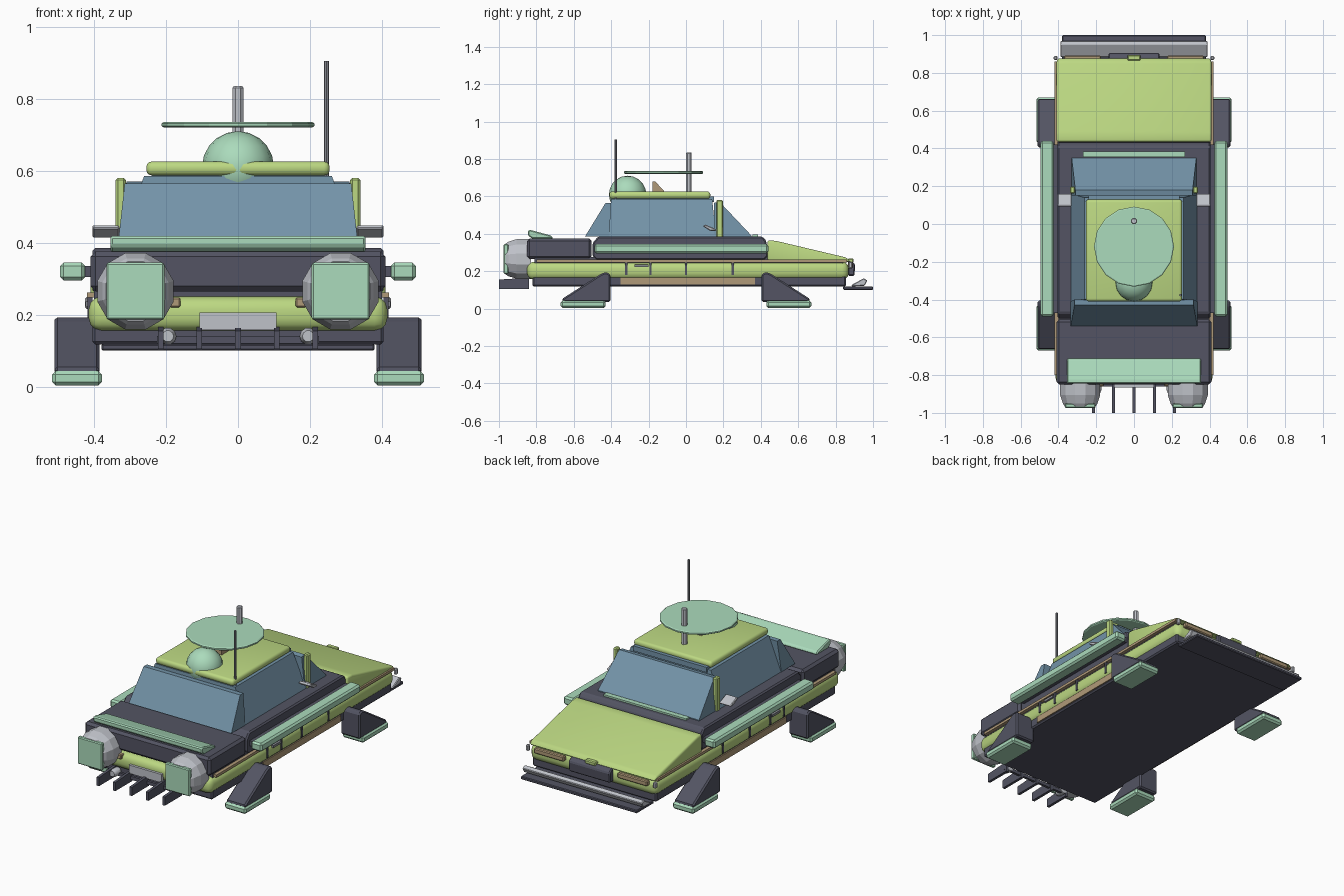
import bpy, bmesh, math
from mathutils import Matrix, Vector

if "Cube" in bpy.data.objects:
    bpy.data.objects.remove(bpy.data.objects["Cube"])


def colour(name, hex_code):
    def lin(i):
        c = int(hex_code[i:i + 2], 16) / 255
        return c / 12.92 if c <= 0.04045 else ((c + 0.055) / 1.055) ** 2.4
    m = bpy.data.materials.new(name)
    m.diffuse_color = (lin(0), lin(2), lin(4), 1)
    m.use_nodes = True
    m.node_tree.nodes["Principled BSDF"].inputs["Base Color"].default_value = m.diffuse_color
    return m


LIME = colour("lime paint", "BCD882")
MINT = colour("mint paint", "ABDBBC")
DARK = colour("dark slate", "535463")
GLASS = colour("blue glass", "7393A8")
GREY = colour("light metal", "BFC2C9")
STEEL = colour("antenna metal", "85878F")
TAN = colour("tan trim", "B09A78")


def finish(name, bm, mat, bevel=0.0, seg=1, smooth=False):
    bmesh.ops.recalc_face_normals(bm, faces=bm.faces)
    if bevel:
        bmesh.ops.bevel(bm, geom=list(bm.edges), offset=bevel, segments=seg,
                        profile=0.5, affect='EDGES', clamp_overlap=True)
    me = bpy.data.meshes.new(name)
    bm.to_mesh(me)
    bm.free()
    me.materials.append(mat)
    ob = bpy.data.objects.new(name, me)
    bpy.context.collection.objects.link(ob)
    if smooth:
        bpy.ops.object.select_all(action='DESELECT')
        ob.select_set(True)
        bpy.context.view_layer.objects.active = ob
        bpy.ops.object.shade_smooth_by_angle(angle=math.radians(35))
    return ob


def box(name, x, y, z, mat, bevel=0.0, seg=1, smooth=False):
    bm = bmesh.new()
    bmesh.ops.create_cube(bm, size=1)
    for v in bm.verts:
        for i, (a, b) in enumerate((x, y, z)):
            v.co[i] = a if v.co[i] < 0 else b
    return finish(name, bm, mat, bevel, seg, smooth)


def prism(name, profile, x0, x1, mat, bevel=0.0, seg=1, smooth=False, taper=None):
    """Side profile of (y, z) points spanned across x; taper(z) scales the width."""
    bm = bmesh.new()
    t = taper or (lambda z: 1)
    rings = [[bm.verts.new((x * t(z), y, z)) for y, z in profile] for x in (x0, x1)]
    bm.faces.new(rings[0])
    bm.faces.new(rings[1][::-1])
    n = len(profile)
    for i in range(n):
        j = (i + 1) % n
        bm.faces.new((rings[0][i], rings[0][j], rings[1][j], rings[1][i]))
    return finish(name, bm, mat, bevel, seg, smooth)


def turned(name, centre, profile, sides, mat, axis='Z', spin=0.0, smooth=False):
    """Rings of (height, radius) stacked along an axis."""
    bm = bmesh.new()
    rot = Matrix.Rotation(math.pi / 2, 3, 'X') if axis == 'Y' else Matrix.Identity(3)
    rings = []
    for h, r in profile:
        rings.append([bm.verts.new(rot @ Vector((r * math.cos(a), r * math.sin(a), h)) + Vector(centre))
                      for a in (2 * math.pi * k / sides + spin for k in range(sides))])
    bm.faces.new(rings[0])
    bm.faces.new(rings[-1])
    for p, q in zip(rings, rings[1:]):
        for k in range(sides):
            j = (k + 1) % sides
            bm.faces.new((p[k], p[j], q[j], q[k]))
    return finish(name, bm, mat, smooth=smooth)


def span(s, a, b):
    return tuple(sorted((s * a, s * b)))


# Main hull
box("underside_pan", (-.405, .405), (-.82, .855), (.117, .18), DARK, .008)
box("lower_body", (-.415, .415), (-.85, .87), (.155, .25), LIME, .035, 3, True)
box("hull_deck", (-.40, .40), (-.81, .84), (.235, .275), DARK)
box("front_deck", (-.41, .41), (-.85, -.505), (.265, .375), DARK, .014)
prism("mid_body", [(-.50, .28), (-.48, .26), (.42, .26), (.44, .28), (.43, .36), (.41, .385),
                   (-.47, .385), (-.50, .35)], -.405, .405, DARK, .008)
prism("rear_deck", [(.435, .25), (.435, .365), (.48, .362), (.86, .272), (.88, .25)],
      -.41, .41, LIME, .016, 3, True)

# Cabin with sloping glass
prism("cabin_glass", [(-.415, .38), (-.40, .585), (.14, .585), (.16, .38)], -.335, .335, GLASS,
      taper=lambda z: 1 if z < .5 else .78)
prism("windshield", [(-.54, .385), (-.43, .565), (-.40, .565), (-.41, .385)], -.335, .335, GLASS,
      taper=lambda z: 1 if z < .5 else .94)
prism("rear_window", [(.15, .385), (.15, .565), (.18, .57), (.35, .39), (.35, .385)], -.33, .33, GLASS,
      taper=lambda z: 1 if z < .5 else .94)
box("cabin_top", (-.24, .24), (-.39, .15), (.57, .60), GLASS)
box("rear_window_sill", (-.27, .27), (.355, .385), (.38, .395), MINT)
box("roof_panel", (-.255, .255), (-.41, .13), (.587, .626), LIME, .016, 3, True)

# Roof equipment
R = .1
turned("roof_dome", (0, -.312, .61),
       [(R * math.sin(a), max(R * math.cos(a), .001)) for a in
        (math.pi * (k / 10 - .5) for k in range(11))], 16, MINT, smooth=True)
turned("roof_dish", (0, -.12, .72), [(0, .206), (.004, .212), (.012, .212), (.016, .206)], 16, MINT)
turned("roof_post", (0, .015, .585), [(0, .017), (.245, .017), (.25, .013)], 8, GREY, spin=math.pi / 8)
turned("antenna", (.246, -.376, .57), [(0, .007), (.335, .007)], 8, STEEL)
prism("dish_bracket", [(-.18, .62), (-.18, .68), (-.165, .68), (-.11, .62)], -.02, .02, TAN)

# Front spoiler, plate and rake
prism("front_spoiler", [(-.845, .39), (-.845, .418), (-.83, .42), (-.72, .39), (-.71, .373), (-.82, .373)],
      -.355, .355, MINT, .006)
box("front_plate", (-.107, .107), (-.865, -.845), (.157, .206), GREY)
box("rake_bar", (-.225, .225), (-.86, -.845), (.12, .14), DARK)
for i in range(5):
    x = (i - 2) * .1075
    prism("rake_tooth", [(-1, .105), (-1, .155), (-.84, .165), (-.84, .105)], x - .008, x + .008, DARK)

# Rear bumper, plate and lamps
box("rear_bumper", (-.38, .38), (.84, 1.0), (.10, .118), DARK, .004)
prism("rear_bumper_blade", [(.885, .118), (.885, .126), (.95, .162), (.97, .15), (.955, .122)],
      -.39, .39, GREY, .004)
prism("rear_plate", [(.865, .175), (.865, .255), (.89, .25), (.905, .235), (.90, .175)], -.135, .135,
      DARK, .006)
box("rear_latch", (-.035, .035), (.865, .895), (.245, .268), LIME, .005)

for s in (-1, 1):
    # Thrusters
    turned("thruster", (s * .285, -.83, .265), [(0, .11), (.075, .11), (.12, .095), (.135, .085)],
           12, GREY, 'Y', math.pi / 12)
    box("thruster_cap", span(s, .205, .366), (-.975, -.95), (.186, .345), MINT, .005)
    # Front lamps
    turned("front_lamp", (s * .195, -.84, .14), [(0, .022), (.035, .024), (.055, .016)], 10, GREY, 'Y',
           smooth=True)
    box("front_marker", span(s, .16, .19), (-.86, -.83), (.22, .248), TAN, .004)
    box("rear_lamp", span(s, .175, .37), (.865, .892), (.215, .245), TAN, .005)
    box("rear_hook", span(s, .405, .425), (.868, .89), (.215, .25), GREY, .005)
    # Side rails, trim and ribs
    box("side_rail", span(s, .425, .495), (-.49, .44), (.295, .345), MINT, .01)
    box("rail_mount", span(s, .39, .44), (-.47, .42), (.305, .335), DARK)
    box("side_trim", span(s, .40, .42), (-.80, .86), (.247, .262), TAN)
    box("sill_trim", span(s, .39, .412), (-.35, .37), (.128, .165), TAN)
    for y in (-.32, -.19, 0, .25):
        box("door_rib", span(s, .405, .419), (y - .006, y + .006), (.18, .248), DARK)
    box("door_handle", span(s, .41, .424), (-.275, -.20), (.222, .236), STEEL)
    # Cabin side posts and mirrors
    box("side_post", span(s, .312, .34), (.162, .198), (.38, .58), LIME, .006)
    prism("side_mirror", [(.09, .44), (.10, .45), (.16, .425), (.16, .415), (.13, .415)],
          s * .33, s * .405, GREY, .004)
    # Leg struts and foot pads
    for e in (-1, 1):
        prism("leg_strut", [(e * y, z) for y, z in
                            ((.405, .035), (.405, .185), (.43, .195), (.455, .185), (.665, .05), (.655, .035))],
              s * .385, s * .51, DARK, .008)
        box("foot_pad", span(s, .378, .517), span(e, .43, .67), (.003, .043), MINT, .01)
        box("leg_arm", span(s, .36, .42), span(e, .41, .455), (.125, .175), DARK)
